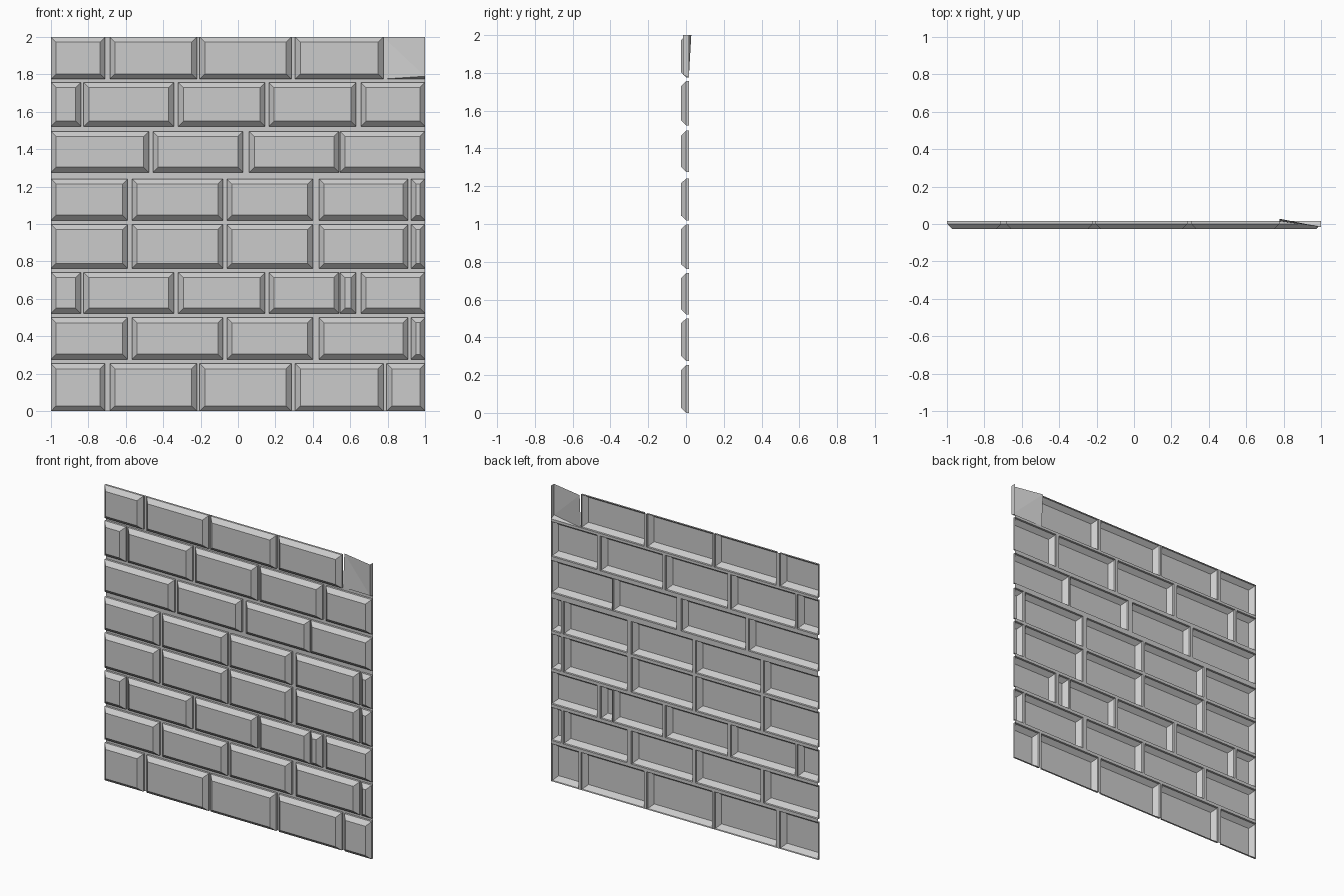
import bpy
import bmesh

cube = bpy.data.objects.get("Cube")
if cube:
    bpy.data.objects.remove(cube, do_unlink=True)

stone = bpy.data.materials.new("grey_stone")
stone.use_nodes = True
GREY = (0.6, 0.6, 0.6, 1)
stone.diffuse_color = GREY
stone.node_tree.nodes["Principled BSDF"].inputs["Base Color"].default_value = GREY

BACK, EDGE, FRONT, INSET = 0.015, 0.001, -0.027, 0.028


def new_object(name, bm):
    bmesh.ops.remove_doubles(bm, verts=bm.verts, dist=1e-5)
    mesh = bpy.data.meshes.new(name)
    bm.to_mesh(mesh)
    bm.free()
    mesh.materials.append(stone)
    obj = bpy.data.objects.new(name, mesh)
    bpy.context.scene.collection.objects.link(obj)


def ring(bm, x0, x1, z0, z1, y, inset=0):
    x0, x1, z0, z1 = x0 + inset, x1 - inset, z0 + inset, z1 - inset
    return [bm.verts.new((x, y, z)) for x, z in ((x0, z0), (x1, z0), (x1, z1), (x0, z1))]


def bridge(bm, a, b):
    for i in range(4):
        j = (i + 1) % 4
        bm.faces.new((a[i], a[j], b[j], b[i]))


def add_brick(bm, x0, x1, z0, z1):
    # Hollow shell: straight sides, chamfered rim, flat front, open back
    inset = min(INSET, (x1 - x0) * 0.35)
    back = ring(bm, x0, x1, z0, z1, BACK)
    edge = ring(bm, x0, x1, z0, z1, EDGE)
    face = ring(bm, x0, x1, z0, z1, FRONT, inset)
    bridge(bm, back, edge)
    bridge(bm, edge, face)
    bm.faces.new(face)


def add_strip(bm, x0, x1, z0, z1):
    if x1 - x0 > 1e-4 and z1 - z0 > 1e-4:
        bm.faces.new(ring(bm, x0, x1, z0, z1, BACK))


# Brick edges along each kind of course
wide = [(-1, -.71), (-.685, -.22), (-.205, .285), (.305, .777)]
offset = [(-1, -.84), (-.825, -.343), (-.32, .145), (.165, .632), (.657, 1)]
third = [(-1, -.477), (-.455, .027), (.06, .54), (.545, 1)]
narrow_end = [(-1, -.59), (-.567, -.08), (-.06, .40), (.433, .91), (.925, 1)]
split = offset[:3] + [(.165, .54), (.545, .632), (.657, 1)]
courses = [
    (0, .254, wide + [(.795, 1)]), (.276, .50, narrow_end), (.522, .741, split),
    (.762, .998, narrow_end), (1.019, 1.241, narrow_end), (1.276, 1.495, third),
    (1.522, 1.757, offset), (1.775, 2, wide),
]

# Brick courses and the joints between them
mortar = bmesh.new()
last_top = 0
for n, (z0, z1, bricks) in enumerate(courses, 1):
    course = bmesh.new()
    for (x0, x1) in bricks:
        add_brick(course, x0, x1, z0, z1)
    new_object(f"brick_course_{n}", course)
    for (_, a), (b, _) in zip(bricks, bricks[1:]):
        add_strip(mortar, a, b, z0, z1)
    add_strip(mortar, -1, 1, last_top, z0)
    last_top = z1
new_object("mortar_joints", mortar)

# Loose corner brick, tilted back at its inner top corner
bm = bmesh.new()
tl, tr, br, bl = [bm.verts.new(p) for p in (
    (.777, .028, 2), (1, -.016, 2), (1, -.016, 1.79), (.777, BACK, 1.775))]
back_top, back_low = [bm.verts.new((1, BACK, z)) for z in (2, 1.775)]
bm.faces.new((tl, bl, br))
bm.faces.new((tl, br, tr))
bm.faces.new((bl, back_low, br))
bm.faces.new((tr, br, back_low, back_top))
new_object("loose_corner_brick", bm)
